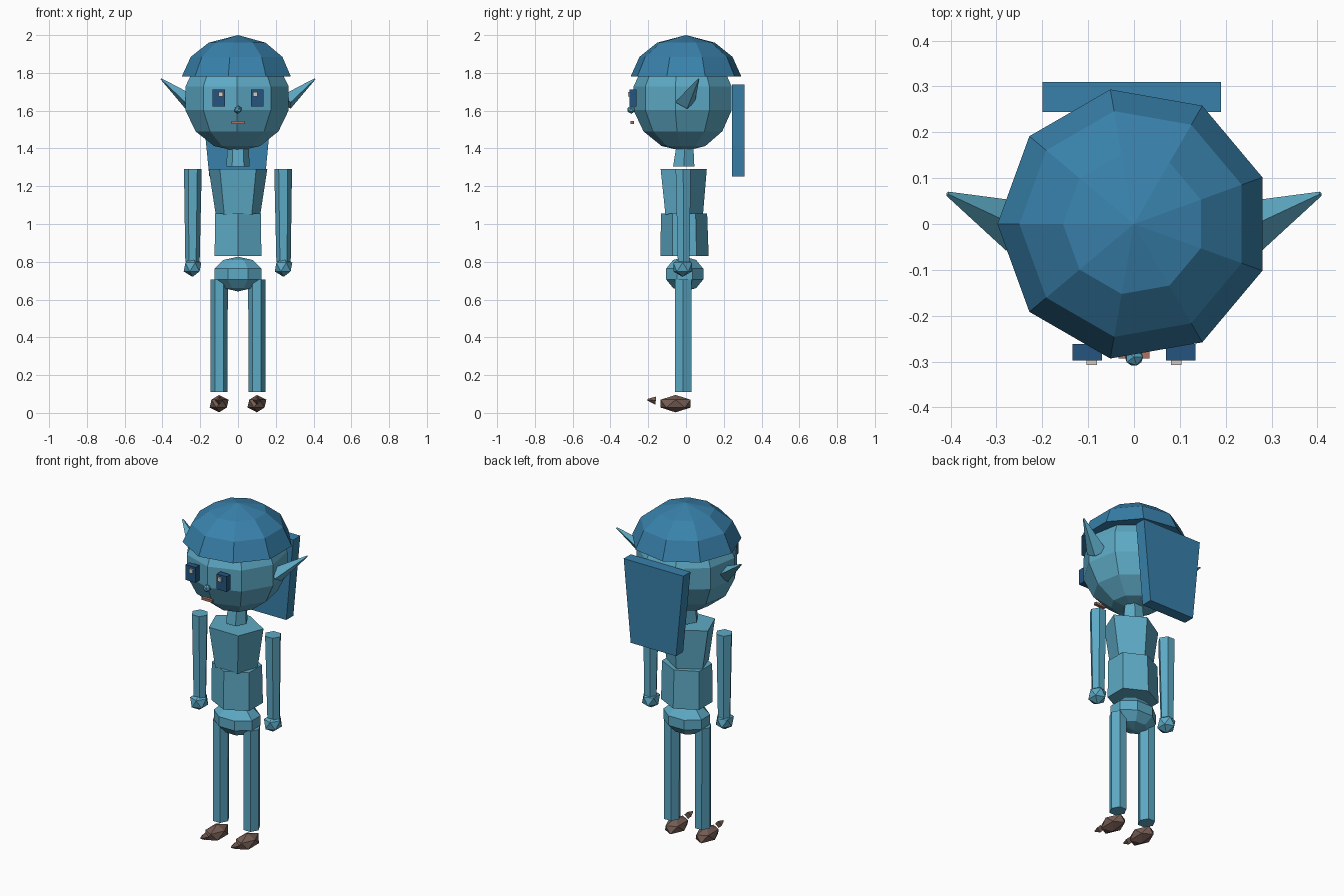
import bpy, bmesh
from math import sin, cos, pi, radians
from mathutils import Vector, Matrix

cube = bpy.data.objects.get("Cube")
if cube:
    bpy.data.objects.remove(cube, do_unlink=True)


def material(name, rgb):
    m = bpy.data.materials.new(name)
    m.use_nodes = True
    m.diffuse_color = (*rgb, 1)
    m.node_tree.nodes["Principled BSDF"].inputs["Base Color"].default_value = (*rgb, 1)
    return m


SKIN = material("light blue skin", (0.11, 0.40, 0.56))
HAIR = material("blue hair", (0.04, 0.22, 0.41))
EYE = material("dark blue eye", (0.018, 0.09, 0.21))
GLINT = material("pale glint", (0.68, 0.61, 0.55))
LIPS = material("lip red brown", (0.42, 0.17, 0.12))
SHOE = material("shoe brown", (0.18, 0.11, 0.09))


def finish(bm, name, mat):
    bmesh.ops.recalc_face_normals(bm, faces=bm.faces)
    me = bpy.data.meshes.new(name)
    bm.to_mesh(me)
    bm.free()
    me.materials.append(mat)
    ob = bpy.data.objects.new(name, me)
    bpy.context.collection.objects.link(ob)
    return ob


def loft(name, mat, rings, sides, start=0):
    """Stack of polygon rings: (z, centre x, centre y, radius x, radius y)."""
    bm = bmesh.new()
    loops = []
    for z, cx, cy, rx, ry in rings:
        angles = [radians(start) + 2 * pi * i / sides for i in range(sides)]
        loops.append([bm.verts.new((cx + rx * cos(a), cy + ry * sin(a), z)) for a in angles])
    for low, high in zip(loops, loops[1:]):
        for i in range(sides):
            j = (i + 1) % sides
            bm.faces.new((low[i], low[j], high[j], high[i]))
    bm.faces.new(loops[0])
    bm.faces.new(loops[-1])
    return finish(bm, name, mat)


def ball(name, mat, centre, radii, segments, rings, start=0):
    bm = bmesh.new()
    bmesh.ops.create_uvsphere(bm, u_segments=segments, v_segments=rings, radius=1)
    turn = Matrix.Rotation(radians(start), 4, "Z")
    bm.transform(Matrix.Translation(centre) @ Matrix.Diagonal((*radii, 1)) @ turn)
    return finish(bm, name, mat)


def gem(name, mat, centre, radii, level=1):
    bm = bmesh.new()
    bmesh.ops.create_icosphere(bm, subdivisions=level, radius=1)
    bm.transform(Matrix.Translation(centre) @ Matrix.Diagonal((*radii, 1)))
    return finish(bm, name, mat)


def box(name, mat, centre, size):
    bm = bmesh.new()
    bmesh.ops.create_cube(bm, size=1)
    bm.transform(Matrix.Translation(centre) @ Matrix.Diagonal((*size, 1)))
    return finish(bm, name, mat)


def spike(name, mat, base, tip, r1, r2, sides, flat=1):
    """Tapered prism running from base to tip."""
    bm = bmesh.new()
    axis = Vector(tip) - Vector(base)
    bmesh.ops.create_cone(bm, cap_ends=True, segments=sides, radius1=r1, radius2=r2, depth=axis.length)
    mid = (Vector(base) + Vector(tip)) / 2
    aim = axis.to_track_quat("Z", "Y").to_matrix().to_4x4()
    bm.transform(Matrix.Translation(mid) @ aim @ Matrix.Diagonal((1, flat, 1, 1)))
    return finish(bm, name, mat)


# Head and face
ball("head", SKIN, (-0.005, -0.01, 1.665), (0.285, 0.275, 0.28), 9, 7, 20)
gem("nose", SKIN, (0, -0.29, 1.605), (0.022, 0.022, 0.022))
box("mouth", LIPS, (0, -0.284, 1.537), (0.068, 0.018, 0.014))

# Hair cap and hanging back panel
cap = [(1.78, 0.298), (1.885, 0.25), (1.96, 0.155)]
bm = bmesh.new()
rows = []
for k, (z, r) in enumerate(cap):
    angles = [radians(20 + 40 * i) for i in range(9)]
    rows.append([bm.verts.new((r * cos(a), r * sin(a), z)) for a in angles])
crown = bm.verts.new((0, 0, 2))
for i in range(9):
    j = (i + 1) % 9
    for low, high in zip(rows, rows[1:]):
        bm.faces.new((low[i], low[j], high[j], high[i]))
    bm.faces.new((rows[-1][i], rows[-1][j], crown))
bm.faces.new(rows[0])
finish(bm, "hair_cap", HAIR)

panel = box("back_hair", HAIR, (-0.005, 0.277, 1.495), (0.39, 0.066, 0.485))
for v in panel.data.vertices:
    if v.co.z < 1.4:
        v.co.x *= 0.76

# Neck and torso
loft("neck", SKIN, [(1.305, 0, -0.012, 0.062, 0.065), (1.43, 0, -0.005, 0.055, 0.05)], 6)
loft("chest", SKIN, [(1.05, 0, -0.02, 0.124, 0.11), (1.29, 0, -0.025, 0.163, 0.135)], 5, 90)
loft("belly", SKIN, [(0.83, 0, -0.008, 0.143, 0.128), (1.055, 0, -0.01, 0.14, 0.122)], 6, 30)
ball("hips", SKIN, (0, -0.007, 0.735), (0.142, 0.112, 0.092), 8, 5, 22.5)

# Mirrored parts
for side, s in (("left", 1), ("right", -1)):
    spike(side + "_ear", SKIN, (s * 0.255, -0.005, 1.645), (s * 0.407, 0.066, 1.768), 0.058, 0.005, 4, 0.75)
    box(side + "_eye", EYE, (s * 0.102, -0.28, 1.667), (0.065, 0.036, 0.09))
    box(side + "_eye_glint", GLINT, (s * 0.092, -0.3, 1.687), (0.023, 0.016, 0.024))
    arm = [(0.8, s * 0.241, -0.012, 0.038, 0.036), (1.29, s * 0.239, -0.015, 0.047, 0.046)]
    loft(side + "_arm", SKIN, arm, 6)
    gem(side + "_hand", SKIN, (s * 0.241, -0.018, 0.772), (0.052, 0.058, 0.052))
    leg = [(0.11, s * 0.1, -0.015, 0.045, 0.05), (0.705, s * 0.1, -0.015, 0.046, 0.05)]
    loft(side + "_leg", SKIN, leg, 6)
    gem(side + "_shoe", SHOE, (s * 0.1, -0.055, 0.049), (0.056, 0.094, 0.046))
    spike(side + "_shoe_tip", SHOE, (s * 0.1, -0.16, 0.065), (s * 0.1, -0.205, 0.07), 0.022, 0.004, 4)
